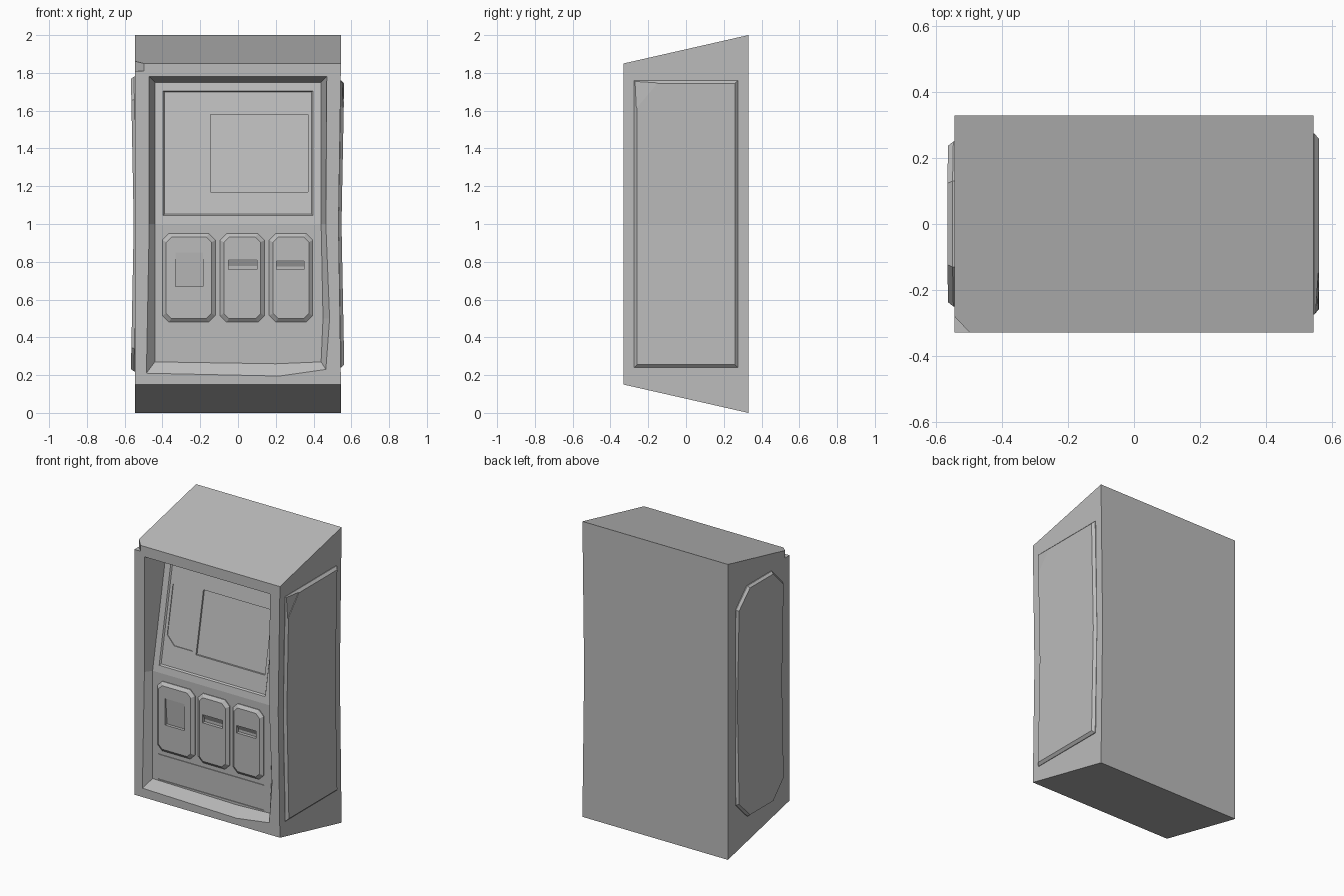
import bpy, bmesh

cube = bpy.data.objects.get("Cube")
if cube:
    bpy.data.objects.remove(cube, do_unlink=True)

grey = bpy.data.materials.new("plain grey")
grey.use_nodes = True
COLOUR = (0.5, 0.5, 0.5, 1)
grey.diffuse_color = COLOUR
grey.node_tree.nodes["Principled BSDF"].inputs["Base Color"].default_value = COLOUR


def loft(name, loops, end_caps=None):
    """Skin matching loops of points; the last loop may be capped in pieces."""
    bm = bmesh.new()
    rings = [[bm.verts.new(p) for p in loop] for loop in loops]
    n = len(rings[0])
    for a, b in zip(rings, rings[1:]):
        for i in range(n):
            j = (i + 1) % n
            bm.faces.new((a[i], a[j], b[j], b[i]))
    bm.faces.new(rings[0])
    for cap in end_caps or [range(n)]:
        bm.faces.new([rings[-1][i] for i in cap])
    bmesh.ops.recalc_face_normals(bm, faces=bm.faces)
    mesh = bpy.data.meshes.new(name)
    bm.to_mesh(mesh)
    bm.free()
    mesh.materials.append(grey)
    obj = bpy.data.objects.new(name, mesh)
    bpy.context.collection.objects.link(obj)
    return obj


def cut(target, cutter):
    mod = target.modifiers.new("cut", 'BOOLEAN')
    mod.operation = 'DIFFERENCE'
    mod.solver = 'EXACT'
    mod.object = cutter
    bpy.context.view_layer.objects.active = target
    bpy.ops.object.modifier_apply(modifier=mod.name)
    bpy.data.objects.remove(cutter, do_unlink=True)


def octagon(a0, a1, b0, b1, c):
    return [(a0 + c, b0), (a1 - c, b0), (a1, b0 + c), (a1, b1 - c),
            (a1 - c, b1), (a0 + c, b1), (a0, b1 - c), (a0, b0 + c)]


def rect(a0, a1, b0, b1):
    return [(a0, b0), (a1, b0), (a1, b1), (a0, b1)]


PANEL_Y, SLOPE = -0.285, 0.193


def on_panel(outline, out):
    """Lift a front outline onto the console: upright below, leaning back above."""
    return [(x, PANEL_Y + max(0, z - 1) * SLOPE - out, z) for x, z in outline]


def pocket(target, outline, inner, surface, depth):
    cut(target, loft("pocket_cutter", [on_panel(outline, surface + 0.02),
                                       on_panel(outline, surface),
                                       on_panel(inner, surface - depth)]))


# Cabinet with sloping top and bottom, slightly pinched on one side
def section(front_z, back_z, right):
    return [(-0.545, -0.33, front_z), (right, -0.33, front_z),
            (right, 0.33, back_z), (-0.545, 0.33, back_z)]


cabinet = loft("cabinet", [section(0.15, 0, 0.545), section(1, 1, 0.532),
                           section(1.85, 2, 0.545)])

# Chipped upper corner
chip = [(-0.56, -0.35), (-0.48, -0.35), (-0.56, -0.265)]
cut(cabinet, loft("chip_cutter", [[(x, y, z) for x, y in chip] for z in (1.81, 1.95)]))

# Console recess with a leaning upper part and an out-sloping sill
mouth = [(-0.47, 1.78), (-0.47, 1), (-0.485, 0.21), (0.22, 0.195),
         (0.465, 0.23), (0.485, 0.5), (0.465, 1), (0.47, 1.78)]
back = [(-0.44, 1.75), (-0.44, 1), (-0.44, 0.27), (0.2, 0.26),
        (0.44, 0.27), (0.45, 0.5), (0.44, 1), (0.44, 1.75)]
cut(cabinet, loft("recess_cutter",
                  [[(x, -0.4, z) for x, z in mouth], [(x, -0.33, z) for x, z in mouth],
                   on_panel(back, 0)],
                  [(0, 1, 6, 7), (1, 2, 3, 4, 5, 6)]))

# Screen area with two sunken windows
pocket(cabinet, rect(-0.397, 0.397, 1.045, 1.705), rect(-0.39, 0.39, 1.052, 1.698), 0, 0.01)
right_window = rect(-0.145, 0.37, 1.17, 1.58)
pocket(cabinet, right_window, right_window, -0.01, 0.012)
left_window = [(-0.31, 1.185), (-0.175, 1.185), (-0.175, 1.56), (-0.37, 1.56), (-0.37, 1.24)]
pocket(cabinet, left_window, left_window, -0.01, 0.005)

# Thin seams below the modules
for z in (0.28, 0.45):
    seam = rect(-0.395, 0.395, z - 0.003, z + 0.003)
    pocket(cabinet, seam, seam, 0, 0.005)

# Raised console modules, each with a pocket sloping inward
modules = [("reader_module", -0.4, -0.12, (-0.33, -0.185, 0.67, 0.85), 0.02),
           ("middle_module", -0.095, 0.14, (-0.05, 0.1, 0.76, 0.815), 0.03),
           ("left_module", 0.165, 0.395, (0.205, 0.35, 0.76, 0.81), 0.03)]
for name, x0, x1, slot, depth in modules:
    base = octagon(x0, x1, 0.48, 0.95, 0.035)
    face = octagon(x0 + 0.02, x1 - 0.02, 0.5, 0.93, 0.027)
    module = loft(name, [on_panel(base, -0.02), on_panel(base, 0.005), on_panel(face, 0.022)])
    hole = rect(*slot)
    deep = on_panel(hole[:2], 0.022 - depth) + on_panel(hole[2:], 0.017)
    cut(module, loft("slot_cutter", [on_panel(hole, 0.05), deep]))


# Side panels, bowed inward at mid height and split into two flat halves
def side_panel(name, side, end_x, bow, base, face, caps):
    def place(outline, inset):
        return [(side * (end_x - inset - bow * (1 - abs(z - 1) / 0.78)), y, z)
                for y, z in outline]
    return loft(name, [place(base, 0.05), place(base, 0.016), place(face, 0)], caps)


def with_waist(lower, upper):
    return lower + [(lower[-1][0], 1), ] + upper + [(lower[0][0], 1)]


def plain_outline(m):
    return with_waist([(-0.275 + m, 0.24 + m), (0.275 - m, 0.24 + m)],
                      [(0.275 - m, 1.76 - m), (-0.275 + m, 1.76 - m)])


def cut_outline(m):
    o = octagon(-0.25 + m, 0.25 - m, 0.22 + m, 1.78 - m, 0.12 - m / 2)
    return with_waist([o[7]] + o[:3], o[3:7])


left_panel = side_panel("left_panel", 1, 0.563, 0.015, plain_outline(0), plain_outline(0.016),
                        [(0, 1, 2, 5), (2, 3, 4, 5)])
# Dented upper front corner of the left panel
dent = [[(0.55, -0.29, 1.77), (0.58, -0.29, 1.77)],
        [(0.56, -0.13, 1.77), (0.58, -0.13, 1.77)],
        [(0.555, -0.29, 1.58), (0.58, -0.29, 1.58)]]
cut(left_panel, loft("dent_cutter", [[p[0] for p in dent], [p[1] for p in dent]]))

side_panel("right_panel", -1, 0.567, 0.015, cut_outline(0), cut_outline(0.012),
           [(0, 1, 2, 3, 4, 9), (4, 5, 6, 7, 8, 9)])
